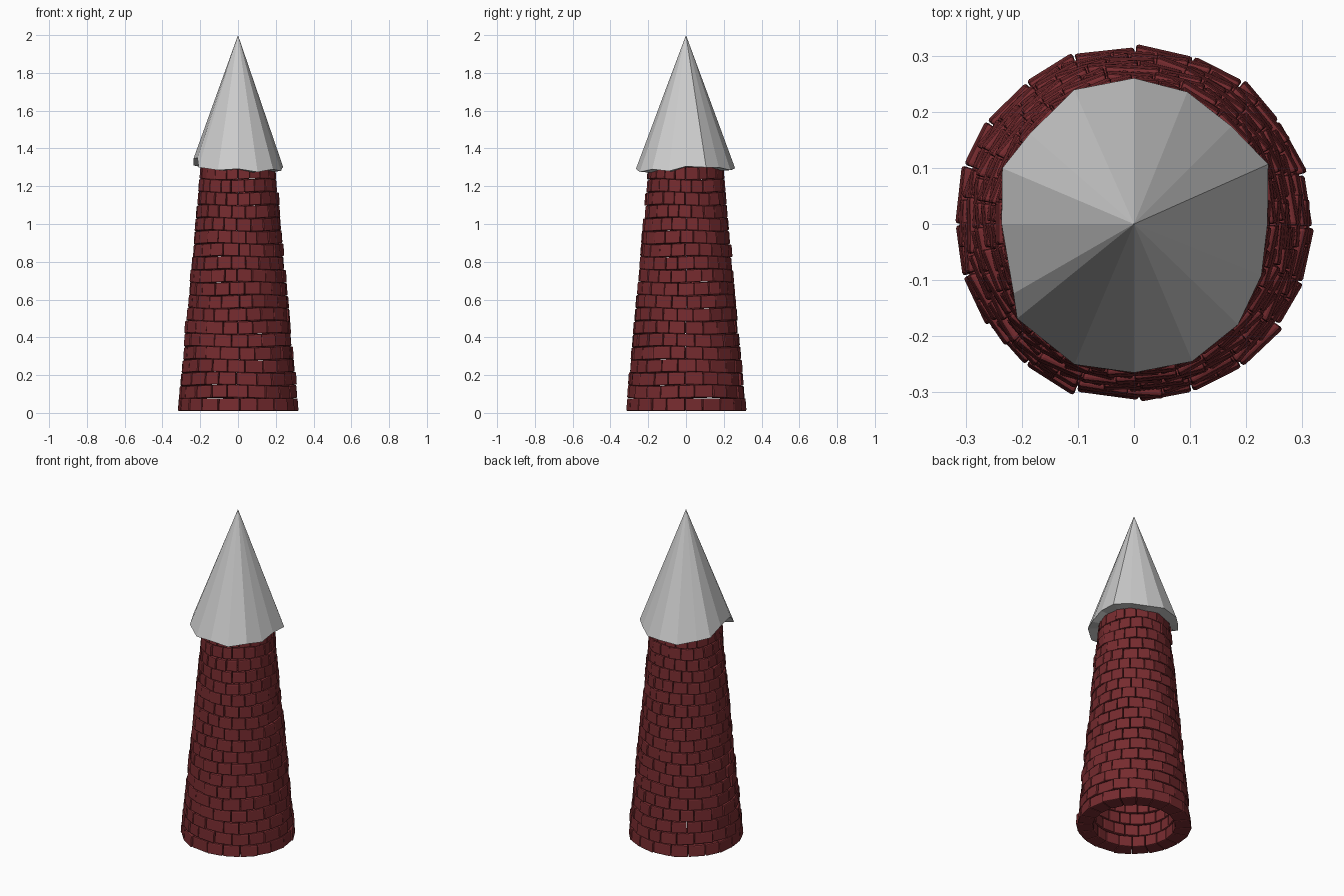
import bpy, bmesh, random
from math import sin, cos, pi, radians

if "Cube" in bpy.data.objects:
    bpy.data.objects.remove(bpy.data.objects["Cube"])

random.seed(4)


def make_object(name, bm):
    bmesh.ops.recalc_face_normals(bm, faces=bm.faces)
    me = bpy.data.meshes.new(name)
    bm.to_mesh(me)
    bm.free()
    ob = bpy.data.objects.new(name, me)
    bpy.context.collection.objects.link(ob)
    return ob


def box(bm, corners):
    v = [bm.verts.new(c) for c in corners]
    for f in ((0, 1, 2, 3), (4, 5, 6, 7), (0, 1, 5, 4),
              (1, 2, 6, 5), (2, 3, 7, 6), (3, 0, 4, 7)):
        bm.faces.new([v[i] for i in f])


def jit(a):
    return random.uniform(-a, a)


# Tapered hollow shaft: staggered courses of wedge-shaped bricks
COURSES, BRICKS, Z0, Z1 = 19, 20, 0.01, 1.305
H = (Z1 - Z0) / COURSES
bm = bmesh.new()
for c in range(COURSES):
    zb = Z0 + c * H
    R = 0.321 - 0.094 * (zb + H / 2)
    step = 2 * pi / BRICKS
    edges = [(i + 0.5 * (c % 2)) * step + jit(0.035) for i in range(BRICKS)]
    edges.append(edges[0] + 2 * pi)
    sag = 0.004 if c else 0.0
    for i in range(BRICKS):
        a0, a1 = edges[i] + 0.004, edges[i + 1] - 0.004
        out = R + jit(0.004)
        turn = jit(0.004)
        pts = []
        for top in (0, 1):
            z = zb + top * (H - 0.001)
            ro = out + (-0.003 if top else 0.002)
            ri = R - 0.088 + 0.02 * c / COURSES
            for r, a in ((ri, a0), (ro + turn, a0), (ro - turn, a1), (ri, a1)):
                pts.append((r * cos(a), r * sin(a),
                            z + sag * sin(3 * a + c * 0.6)))
        box(bm, pts)
shaft = make_object("brick_shaft", bm)
bev = shaft.modifiers.new("worn_edges", 'BEVEL')
bev.width = 0.006
bev.segments = 2
mat = bpy.data.materials.new("dark_red_brick")
mat.diffuse_color = (0.18, 0.024, 0.028, 1)
mat.use_nodes = True
mat.node_tree.nodes["Principled BSDF"].inputs["Base Color"].default_value = mat.diffuse_color
shaft.data.materials.append(mat)

# Pointed roof: (angle, radius, height) of the uneven rim
rim = [(0, .238, 1.305), (24, .262, 1.30), (45, .246, 1.30), (68, .254, 1.285),
       (90, .260, 1.295), (114, .262, 1.285), (139, .246, 1.30),
       (157, .255, 1.31), (180, .236, 1.345), (210, .248, 1.35),
       (219, .268, 1.30), (247, .272, 1.285), (270, .265, 1.292),
       (293, .266, 1.275), (316, .258, 1.29), (338, .245, 1.28)]
bm = bmesh.new()
apex = bm.verts.new((0, 0, 2.0))
outer, inner = [], []
for deg, r, z in rim:
    a = radians(deg)
    outer.append(bm.verts.new((r * cos(a), r * sin(a), z)))
    inner.append(bm.verts.new((0.2 * cos(a), 0.2 * sin(a), z - 0.002)))
n = len(rim)
for i in range(n):
    j = (i + 1) % n
    bm.faces.new((apex, outer[i], outer[j]))
    bm.faces.new((outer[j], outer[i], inner[i], inner[j]))
# Closed underside resting over the shaft
mid = bm.verts.new((0, 0, 1.31))
for i in range(n):
    bm.faces.new((inner[(i + 1) % n], inner[i], mid))
make_object("pointed_roof", bm)
